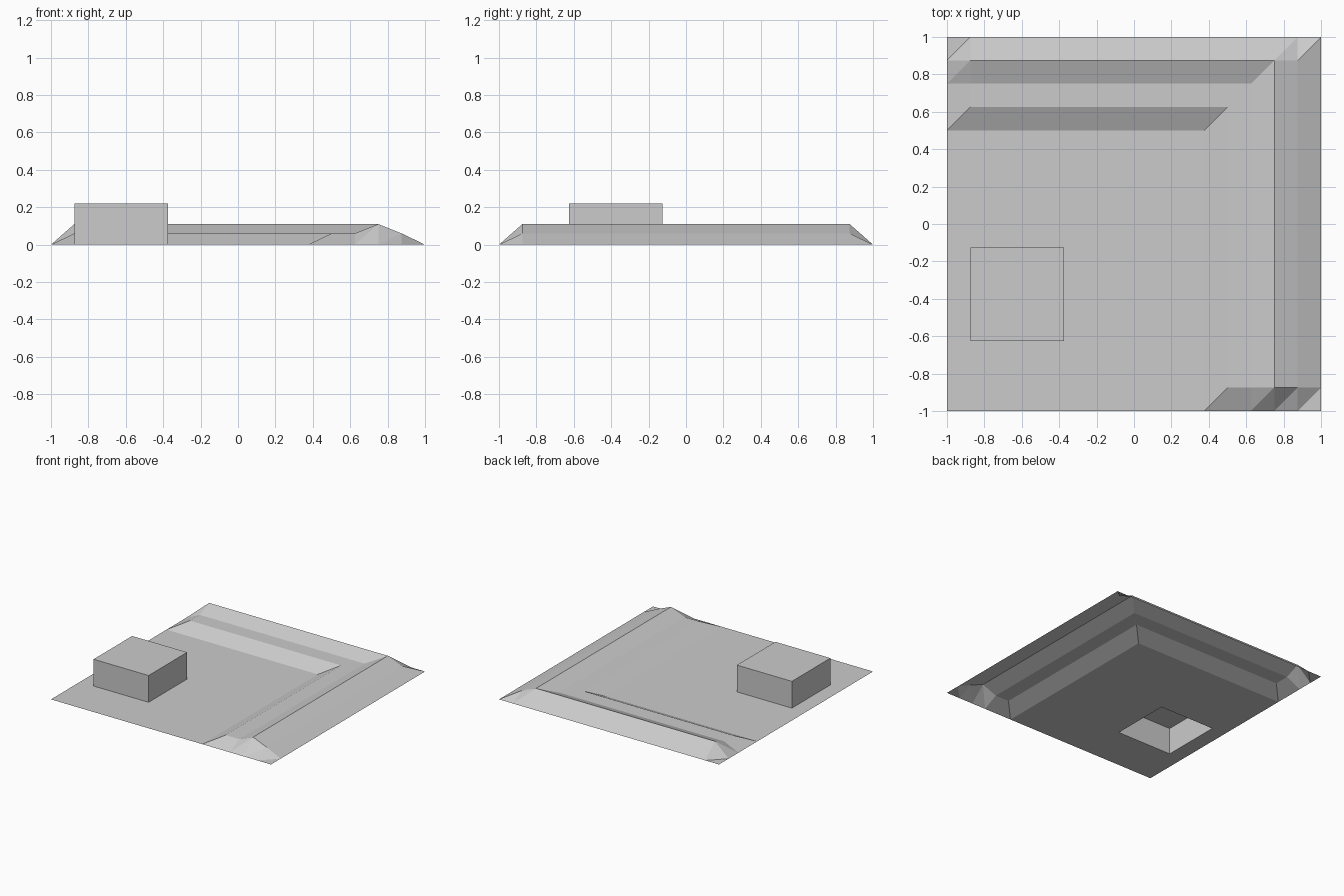
import bpy, bmesh

if "Cube" in bpy.data.objects:
    bpy.data.objects.remove(bpy.data.objects["Cube"])

N, STEP = 16, 0.125
LOW, HIGH, BLOCK = 0.06, 0.11, 0.22
BX, BY = (1, 5), (3, 7)            # grid cells covered by the raised block

grey = bpy.data.materials.new("light grey")
grey.diffuse_color = (0.6, 0.6, 0.6, 1)
grey.use_nodes = True
grey.node_tree.nodes["Principled BSDF"].inputs["Base Color"].default_value = grey.diffuse_color

NORTH = {13: LOW, 14: LOW, 15: HIGH}            # terrace profile along y
EAST = {12: LOW, 13: LOW, 14: HIGH, 15: LOW}    # terrace profile along x


def height(i, j):
    if i in (0, N) or j in (0, N):
        return 0.0
    east = EAST.get(i, 0.0)
    return east if i >= 14 else max(east, NORTH.get(j, 0.0))


def pos(i, j, z):
    return (-1 + i * STEP, -1 + j * STEP, z)


def make_object(name, bm):
    mesh = bpy.data.meshes.new(name)
    bm.to_mesh(mesh)
    bm.free()
    mesh.materials.append(grey)
    obj = bpy.data.objects.new(name, mesh)
    bpy.context.collection.objects.link(obj)
    return obj


# Terrain sheet: stepped banks on two sides, with an opening under the block
bm = bmesh.new()
v = [[bm.verts.new(pos(i, j, height(i, j))) for j in range(N + 1)] for i in range(N + 1)]
for i in range(N):
    for j in range(N):
        if BX[0] <= i < BX[1] and BY[0] <= j < BY[1]:
            continue
        a, b, c, d = v[i][j], v[i + 1][j], v[i + 1][j + 1], v[i][j + 1]
        bm.faces.new((a, b, c))
        bm.faces.new((a, c, d))
bmesh.ops.delete(bm, geom=[p for p in bm.verts if not p.link_faces], context='VERTS')
make_object("terrain", bm)

# Raised block: four walls and a top, open below
bm = bmesh.new()
corners = [(BX[0], BY[0]), (BX[1], BY[0]), (BX[1], BY[1]), (BX[0], BY[1])]
base = [bm.verts.new(pos(i, j, 0)) for i, j in corners]
top = [bm.verts.new(pos(i, j, BLOCK)) for i, j in corners]
bm.faces.new(top)
for k in range(4):
    n = (k + 1) % 4
    bm.faces.new((base[k], base[n], top[n], top[k]))
make_object("raised_block", bm)
